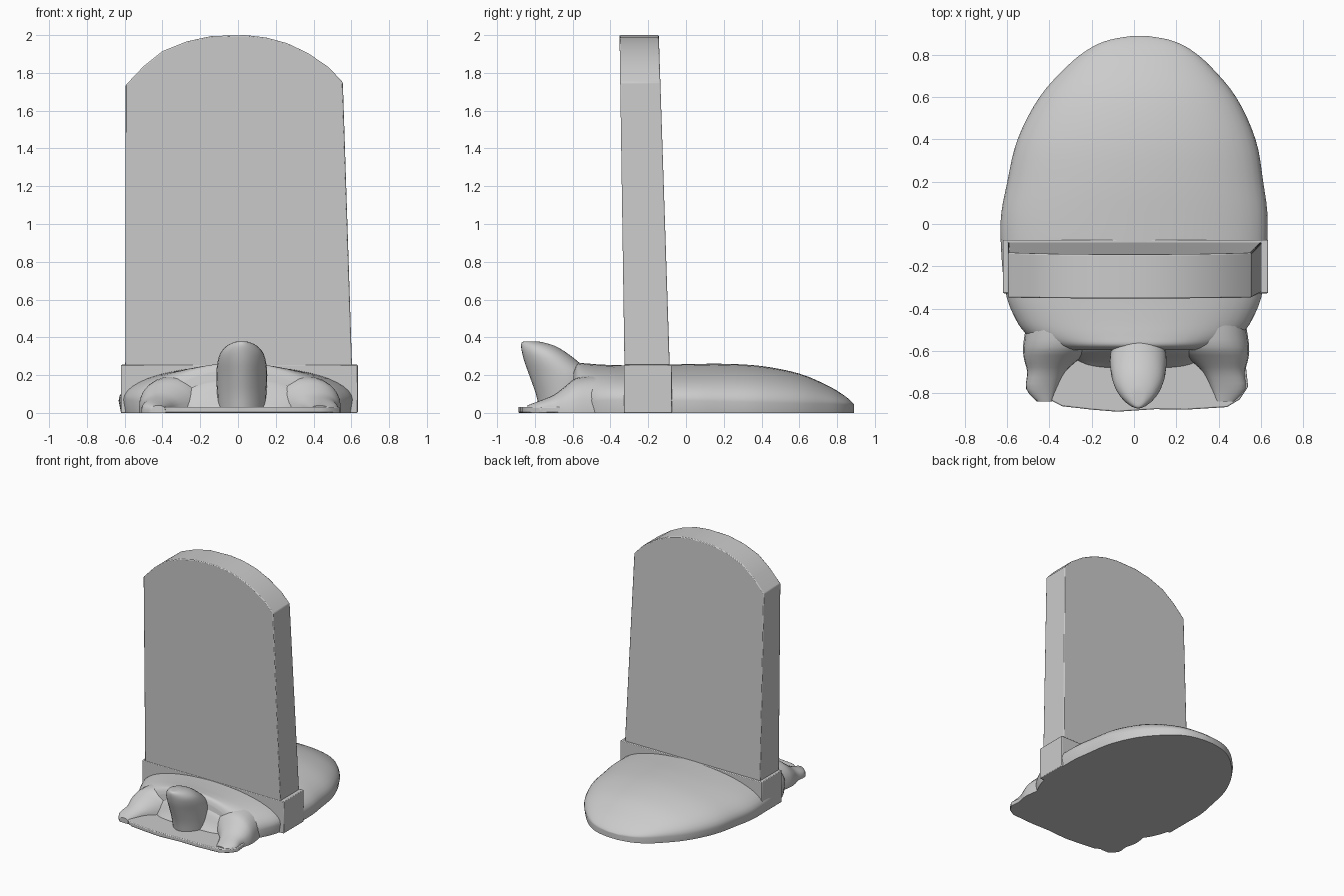
import bpy, bmesh, math

if "Cube" in bpy.data.objects:
    bpy.data.objects.remove(bpy.data.objects["Cube"])


def finish(name, bm, angle=35, bevel=0.0):
    bmesh.ops.recalc_face_normals(bm, faces=bm.faces)
    mesh = bpy.data.meshes.new(name)
    bm.to_mesh(mesh)
    bm.free()
    obj = bpy.data.objects.new(name, mesh)
    bpy.context.collection.objects.link(obj)
    bpy.ops.object.select_all(action='DESELECT')
    bpy.context.view_layer.objects.active = obj
    obj.select_set(True)
    bpy.ops.object.shade_smooth_by_angle(angle=math.radians(angle))
    if bevel:
        mod = obj.modifiers.new("worn_edges", 'BEVEL')
        mod.width = bevel
        mod.segments = 2
    return obj


def loft(name, rings, angle=35, bevel=0.0):
    """Skin a list of equal-length closed rings and cap both ends."""
    bm = bmesh.new()
    loops = [[bm.verts.new(p) for p in ring] for ring in rings]
    n = len(loops[0])
    for a, b in zip(loops, loops[1:]):
        for i in range(n):
            j = (i + 1) % n
            bm.faces.new((a[i], a[j], b[j], b[i]))
    bm.faces.new(loops[0])
    bm.faces.new(loops[-1])
    return finish(name, bm, angle, bevel)


def smooth_rows(rows, steps=4):
    """Catmull-Rom interpolation of section tables."""
    out = []
    for k in range(len(rows) - 1):
        p = [rows[max(0, min(len(rows) - 1, k + d))] for d in (-1, 0, 1, 2)]
        for s in range(steps):
            t = s / steps
            out.append([0.5 * (2 * b + (c - a) * t + (2 * a - 5 * b + 4 * c - d) * t * t
                               + (3 * b - a - 3 * c + d) * t ** 3)
                        for a, b, c, d in zip(*p)])
    out.append(list(rows[-1]))
    return out


# Upright slab: arched top, slight taper in width and thickness
arch = [(0.605, 0.2), (0.555, 1.75), (0.48, 1.83), (0.37, 1.905), (0.26, 1.957),
        (0.15, 1.987), (0.04, 2.0), (-0.14, 1.995), (-0.27, 1.967), (-0.40, 1.915),
        (-0.50, 1.835), (-0.595, 1.735), (-0.597, 0.2)]
front = [(x, -0.322 - 0.015 * z, z) for x, z in arch]
back = [(x, -0.078 - 0.033 * z, z) for x, z in arch]
loft("slab", [front, back], 30, 0.006)

# Socket block holding the slab
px, py = (-0.62, 0.634), (-0.328, -0.075)
loft("slab_socket", [[(px[0], py[0], z), (px[1], py[0], z),
                      (px[1], py[1], z), (px[0], py[1], z)] for z in (0.0, 0.255)],
     30, 0.005)

# Domed shell: y, half width, crown height, rim height
shell_rows = smooth_rows([
    (-0.595, 0.38, 0.225, 0.04), (-0.575, 0.43, 0.262, 0.05), (-0.53, 0.50, 0.262, 0.06),
    (-0.45, 0.56, 0.256, 0.065), (-0.30, 0.612, 0.252, 0.07), (0.0, 0.632, 0.258, 0.065),
    (0.20, 0.605, 0.260, 0.06), (0.40, 0.563, 0.248, 0.055), (0.60, 0.465, 0.208, 0.05),
    (0.75, 0.335, 0.145, 0.048), (0.83, 0.235, 0.097, 0.045), (0.87, 0.145, 0.066, 0.042),
    (0.889, 0.04, 0.046, 0.04)])
rings = []
for y, w, h, rim in shell_rows:
    cx = 0.03 * max(0.0, y)
    ring = [(cx - w * 0.98, y, 0.0), (cx + w * 0.98, y, 0.0)]
    for i in range(25):
        a = math.pi * i / 24
        ring.append((cx + w * math.cos(a), y, rim + (h - rim) * math.sin(a)))
    rings.append(ring)
loft("shell", rings, 45)

# Thin plate under the head
outline = [(-0.47, -0.50), (-0.495, -0.66), (-0.46, -0.76), (-0.40, -0.83), (-0.34, -0.862),
           (-0.20, -0.878), (-0.08, -0.888), (0.10, -0.876), (0.25, -0.878), (0.44, -0.866),
           (0.50, -0.83), (0.54, -0.77), (0.53, -0.68), (0.545, -0.58), (0.50, -0.50)]
loft("front_plate", [[(x, y, z) for x, y in outline] for z in (0.0, 0.032)], 30, 0.006)

# Sloping front legs: y, inner x, outer x, height
leg_rows = smooth_rows([(-0.48, 0.16, 0.52, 0.20), (-0.58, 0.19, 0.535, 0.185),
                        (-0.64, 0.26, 0.53, 0.14), (-0.70, 0.325, 0.515, 0.095),
                        (-0.78, 0.365, 0.52, 0.062), (-0.84, 0.385, 0.47, 0.04)], 3)
for side, label in ((-1, "left"), (1, "right")):
    rings = []
    for y, x0, x1, h in leg_rows:
        x1 += 0.01 * side
        mid, half = (x0 + x1) / 2, (x1 - x0) / 2
        ring = [(side * x0, y, 0.0)]
        for i in range(13):
            a = math.pi * (1 - i / 12)
            c, s = math.cos(a), math.sin(a)
            ring.append((side * (mid + half * c), y, 0.015 + (h - 0.015) * s ** 0.8 if s > 1e-6 else 0.015))
        ring.append((side * x1, y, 0.0))
        rings.append(ring)
    loft("front_leg_" + label, rings, 50)

# Raised head and neck: z, front y, back y, half width
head_rows = smooth_rows([(0.01, -0.775, -0.50, 0.125), (0.10, -0.795, -0.50, 0.13),
                         (0.20, -0.83, -0.50, 0.135), (0.27, -0.855, -0.57, 0.128),
                         (0.32, -0.868, -0.635, 0.112), (0.355, -0.873, -0.695, 0.08),
                         (0.374, -0.868, -0.76, 0.042), (0.378, -0.85, -0.79, 0.02)], 3)
rings = []
for z, yf, yb, w in head_rows:
    ym = yb + (yf - yb) * 0.45
    ring = []
    for i in range(28):
        a = 2 * math.pi * i / 28
        c, s = math.cos(a), math.sin(a)
        # pointed towards the front, round behind
        x = w * s * (1 - 0.16 * c * c if c > 0 else 1)
        ring.append((0.02 + x, ym + c * ((yf - ym) if c > 0 else (ym - yb)*-1), z)
                    if c > 0 else (0.02 + x, ym - c * (yb - ym), z))
    rings.append(ring)
loft("head", rings, 55)

# Low fillet between neck and shell front: y, half width, height
rings = []
for y, w, h in smooth_rows([(-0.55, 0.36, 0.21), (-0.60, 0.34, 0.17),
                            (-0.64, 0.30, 0.09), (-0.68, 0.24, 0.035)], 3):
    rings.append([(0.02 + w * math.cos(math.pi * i / 16), y,
                   h * math.sin(math.pi * i / 16) ** 0.6 if 0 < i < 16 else 0.0)
                  for i in range(17)])
loft("neck_base", rings, 50)
